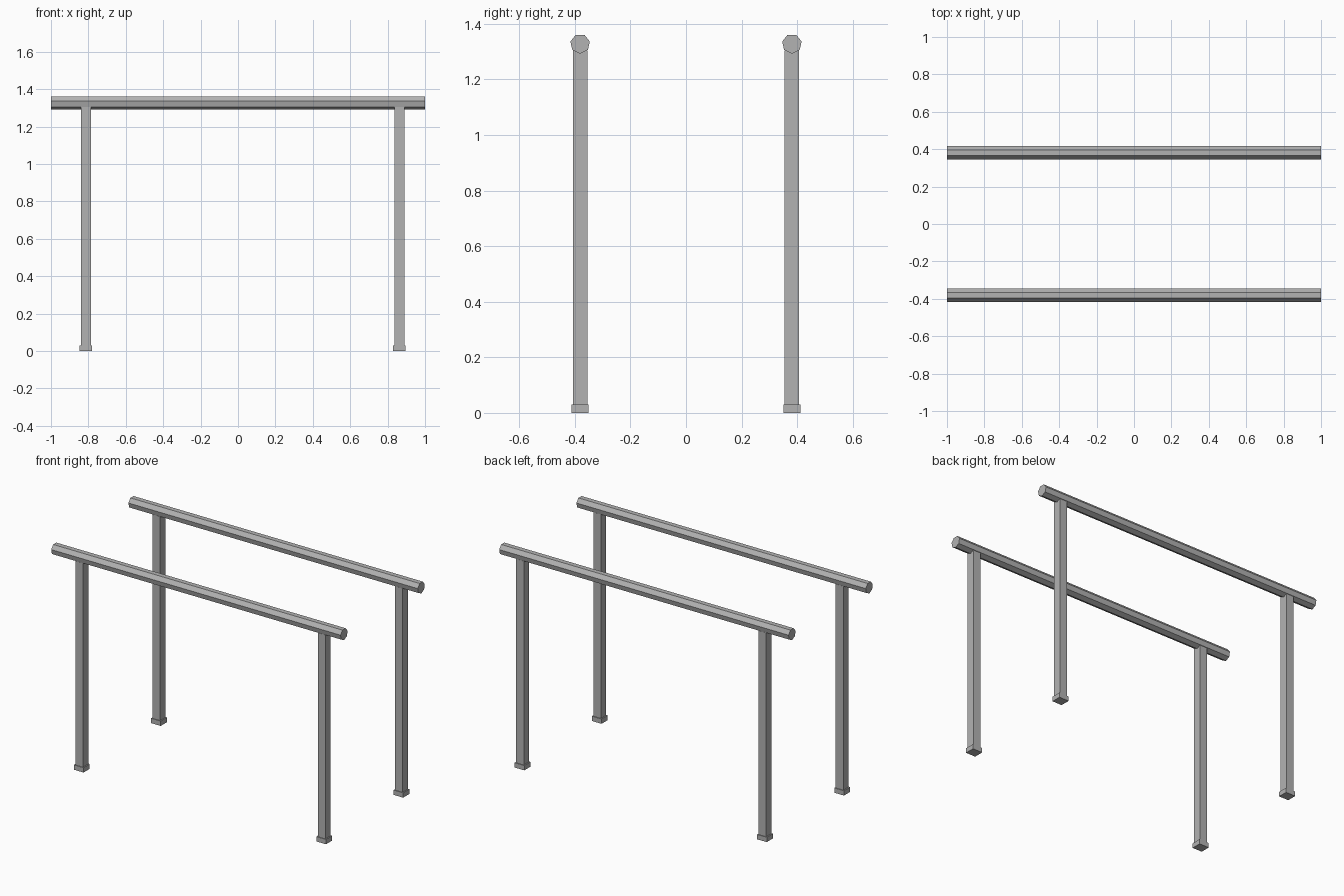
import bpy
import math

if "Cube" in bpy.data.objects:
    bpy.data.objects.remove(bpy.data.objects["Cube"], do_unlink=True)

# One plain grey metal for everything
metal = bpy.data.materials.new("grey_metal")
metal.use_nodes = True
colour = (0.45, 0.45, 0.45, 1.0)
metal.diffuse_color = colour
metal.node_tree.nodes["Principled BSDF"].inputs["Base Color"].default_value = colour

RAIL_RADIUS = 0.0358
RAIL_Z = 1.328
FOOT_HEIGHT = 0.03


def finish(name):
    obj = bpy.context.object
    obj.name = name
    obj.data.materials.append(metal)


def box(name, x, y, bottom, top, width, depth):
    bpy.ops.mesh.primitive_cube_add(size=1, location=(x, y, (bottom + top) / 2))
    bpy.context.object.scale = (width, depth, top - bottom)
    bpy.ops.object.transform_apply(location=False, rotation=False, scale=True)
    finish(name)


def rail(name, y):
    # Seven-sided bar along x, flat side up
    bpy.ops.mesh.primitive_cylinder_add(vertices=7, radius=RAIL_RADIUS, depth=2)
    obj = bpy.context.object
    # Turn one corner to local +x, then map +x to straight down and z along x
    first = obj.data.vertices[0].co
    spin = -math.atan2(first.y, first.x)
    obj.rotation_euler = (0, 0, spin)
    bpy.ops.object.transform_apply(location=False, rotation=True, scale=False)
    obj.rotation_euler = (0, math.pi / 2, 0)
    bpy.ops.object.transform_apply(location=False, rotation=True, scale=False)
    obj.location = (0, y, RAIL_Z)
    finish(name)


# Two parallel rails, each on two posts with square feet
for side, y in (("front", -0.381), ("back", 0.381)):
    rail(side + "_rail", y)
    for end, x in (("right", -0.813), ("left", 0.863)):
        box(f"{side}_{end}_post", x, y, FOOT_HEIGHT, 1.304, 0.053, 0.052)
        box(f"{side}_{end}_foot", x, y, 0, FOOT_HEIGHT, 0.067, 0.061)
